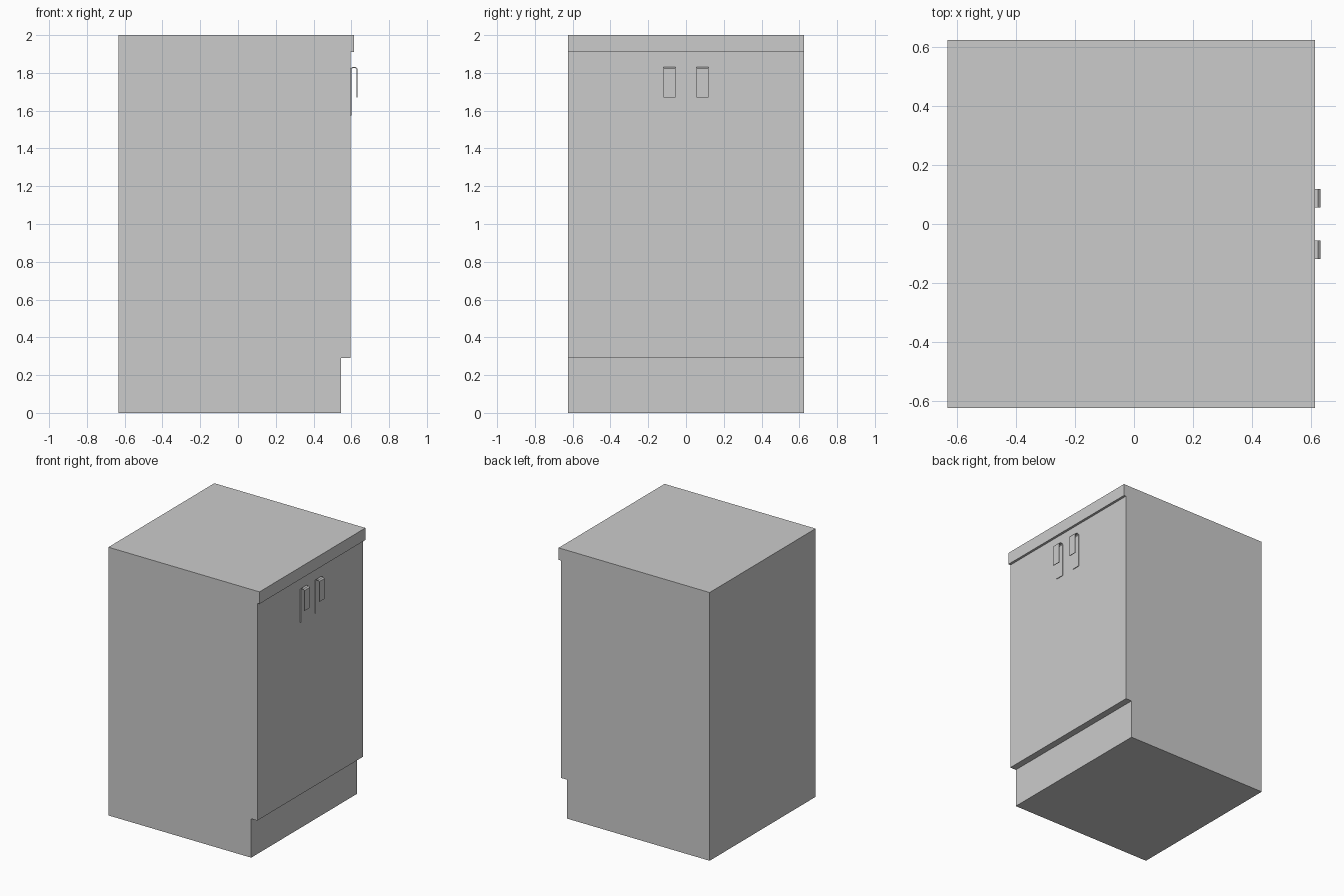
import bpy
import bmesh

if "Cube" in bpy.data.objects:
    bpy.data.objects.remove(bpy.data.objects["Cube"])


def extrude_profile(name, points, y0, y1):
    """Closed x-z outline swept along y."""
    bm = bmesh.new()
    face = bm.faces.new([bm.verts.new((x, y0, z)) for x, z in points])
    swept = bmesh.ops.extrude_face_region(bm, geom=[face])["geom"]
    verts = [g for g in swept if isinstance(g, bmesh.types.BMVert)]
    bmesh.ops.translate(bm, verts=verts, vec=(0, y1 - y0, 0))
    bmesh.ops.recalc_face_normals(bm, faces=bm.faces)
    mesh = bpy.data.meshes.new(name)
    bm.to_mesh(mesh)
    bm.free()
    obj = bpy.data.objects.new(name, mesh)
    bpy.context.collection.objects.link(obj)
    return obj


# Cabinet: toe kick recess below, overhanging worktop above
BACK, KICK, DOOR, TOP = -0.632, 0.546, 0.596, 0.614
HALF_DEPTH = 0.624
extrude_profile("cabinet_body", [
    (BACK, 0), (KICK, 0), (KICK, 0.29), (DOOR, 0.29),
    (DOOR, 1.91), (TOP, 1.91), (TOP, 2), (BACK, 2),
], -HALF_DEPTH, HALF_DEPTH)

# Handles: thin strips folded over at the top, long leg against the door
outer = [(DOOR, 1.575), (DOOR, 1.822), (0.605, 1.831),
         (0.623, 1.831), (0.632, 1.822), (0.632, 1.67)]
inner = [(0.627, 1.67), (0.627, 1.82), (0.621, 1.826),
         (0.607, 1.826), (0.601, 1.82), (0.601, 1.575)]
for side, y in (("left", -0.087), ("right", 0.087)):
    extrude_profile(f"handle_{side}", outer + inner, y - 0.031, y + 0.031)
